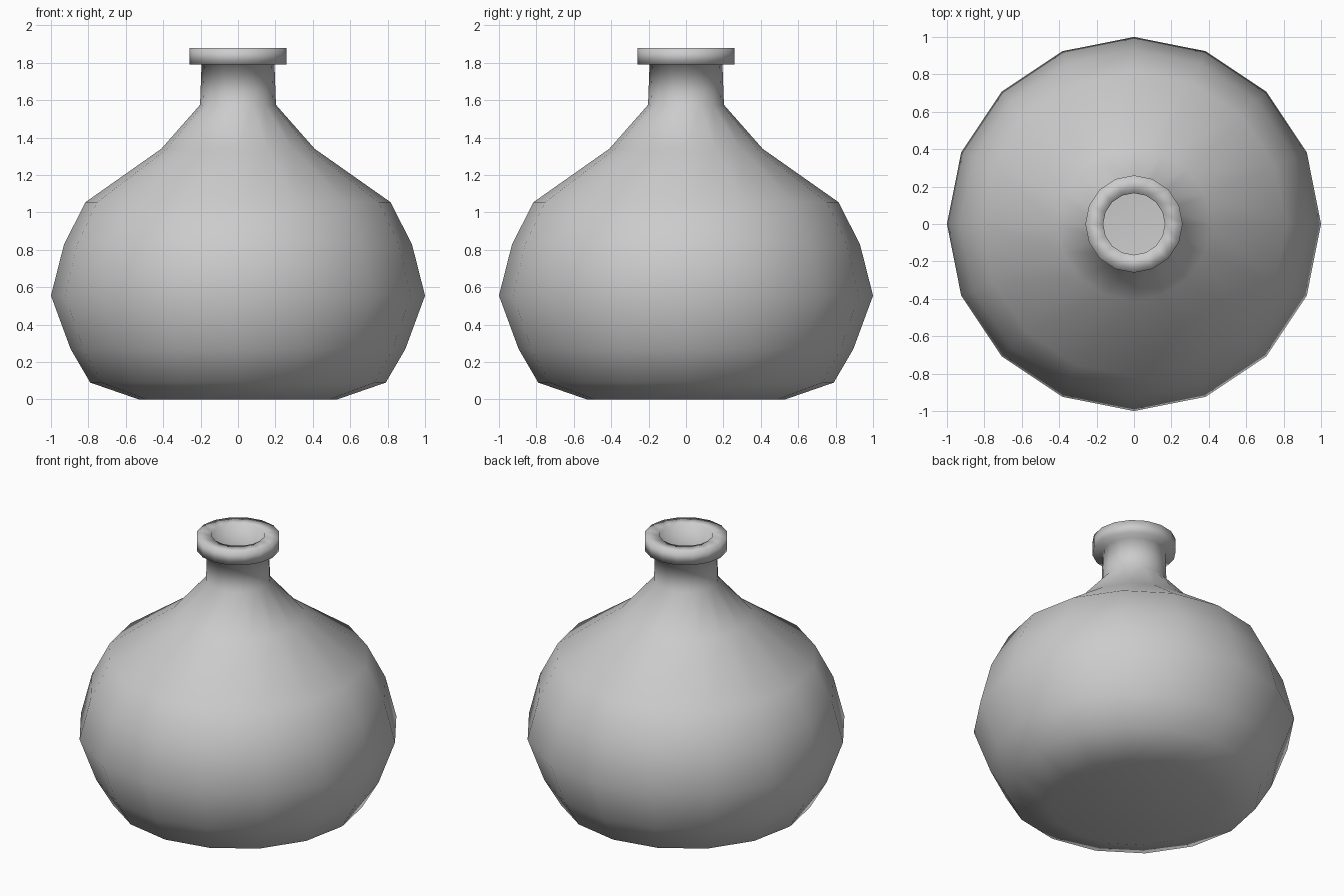
import bpy, bmesh, math

if "Cube" in bpy.data.objects:
    bpy.data.objects.remove(bpy.data.objects["Cube"])

SIDES = 16

# Single flat grey
grey = bpy.data.materials.new("grey")
grey.diffuse_color = (0.6, 0.6, 0.6, 1.0)
grey.use_nodes = True
grey.node_tree.nodes["Principled BSDF"].inputs["Base Color"].default_value = grey.diffuse_color


def lathe(name, profile, mat):
    """Revolve (radius, z) points about z; radius 0 becomes a single pole."""
    bm = bmesh.new()
    rings = []
    for r, z in profile:
        if r == 0:
            rings.append([bm.verts.new((0, 0, z))] * SIDES)
        else:
            rings.append([bm.verts.new((r * math.cos(2 * math.pi * i / SIDES),
                                        r * math.sin(2 * math.pi * i / SIDES), z))
                          for i in range(SIDES)])
    for a, b in zip(rings, rings[1:]):
        for i in range(SIDES):
            j = (i + 1) % SIDES
            corners = list(dict.fromkeys((a[i], a[j], b[j], b[i])))
            bm.faces.new(corners).smooth = True
    bmesh.ops.recalc_face_normals(bm, faces=bm.faces)
    mesh = bpy.data.meshes.new(name)
    bm.to_mesh(mesh)
    bm.free()
    mesh.materials.append(mat)
    obj = bpy.data.objects.new(name, mesh)
    bpy.context.collection.objects.link(obj)
    return obj


# Outside: base, round belly, shoulder and neck
outside = [(0, 0.02), (0.53, 0), (0.79, 0.09), (0.895, 0.27), (1.0, 0.555),
           (0.93, 0.83), (0.815, 1.055), (0.41, 1.34), (0.203, 1.575), (0.195, 1.79)]
# Rolled lip around the mouth
lip = [(0.26, 1.79), (0.26, 1.88), (0.165, 1.88)]
# Hollow inside, down to the floor
inside = [(0.165, 1.57), (0.37, 1.32), (0.77, 1.03), (0.89, 0.82), (0.96, 0.555),
          (0.855, 0.29), (0.76, 0.12), (0.52, 0.04), (0, 0.05)]

lathe("bottle", outside + lip + inside, grey)
